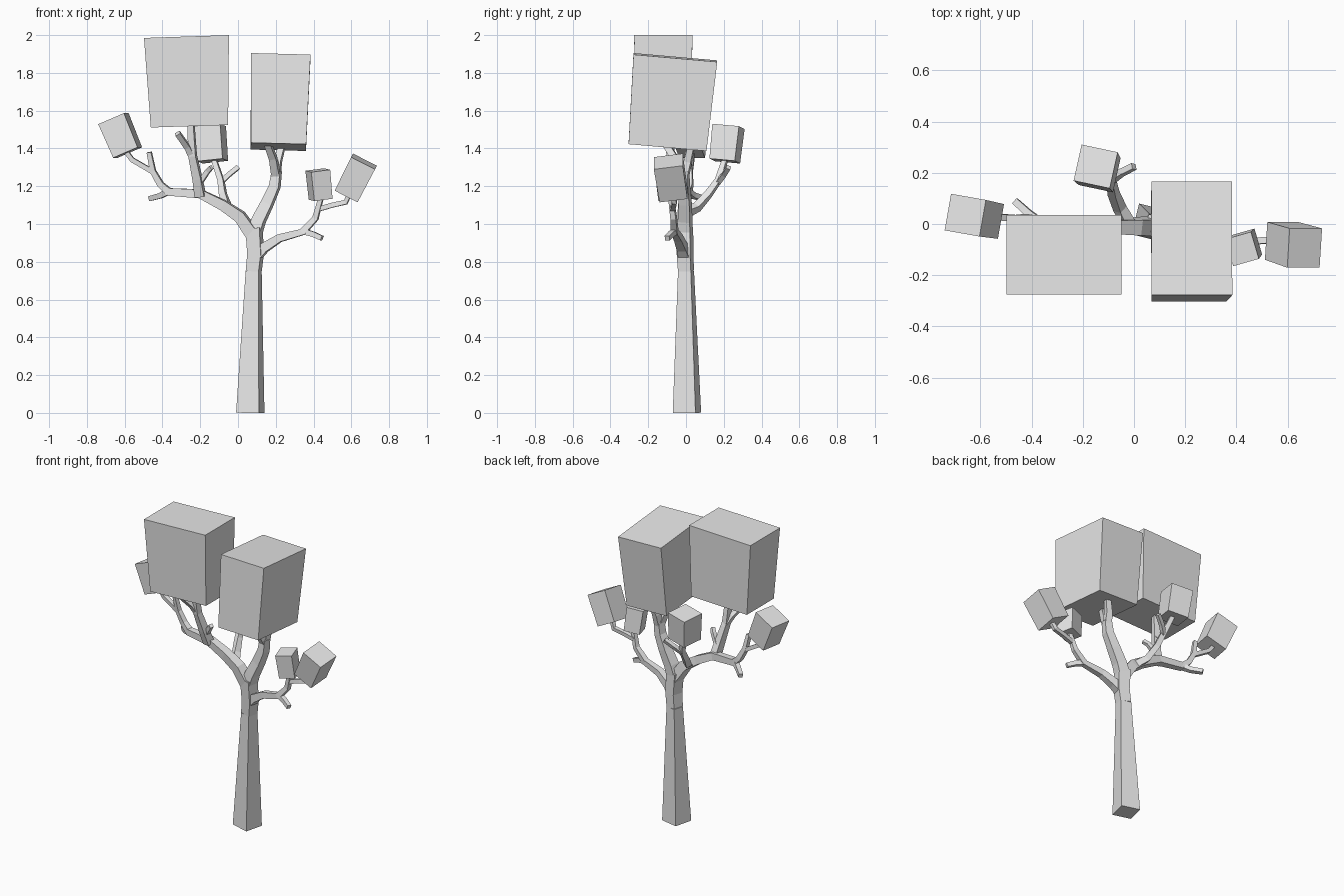
import bpy
import bmesh
from math import radians
from mathutils import Vector, Euler

default_cube = bpy.data.objects.get("Cube")
if default_cube:
    bpy.data.objects.remove(default_cube, do_unlink=True)

# One plain grey for the whole tree
GREY = (0.8, 0.8, 0.8, 1.0)
grey = bpy.data.materials.new("plain grey")
grey.use_nodes = True
grey.diffuse_color = GREY
for node in grey.node_tree.nodes:
    if node.type == 'BSDF_PRINCIPLED':
        node.inputs["Base Color"].default_value = GREY

# The square section of the trunk is turned a little about z
FORWARD = Euler((0, 0, radians(-14))).to_matrix() @ Vector((0, 1, 0))


def add_object(name, bm):
    bmesh.ops.recalc_face_normals(bm, faces=bm.faces)
    mesh = bpy.data.meshes.new(name)
    bm.to_mesh(mesh)
    bm.free()
    mesh.materials.append(grey)
    obj = bpy.data.objects.new(name, mesh)
    bpy.context.scene.collection.objects.link(obj)
    return obj


def limb(name, start, end, *path):
    """Sweep a square section along a path, narrowing from start to end."""
    points = [Vector(p) for p in path]
    last = len(points) - 1
    bm = bmesh.new()
    rings = []
    for i, point in enumerate(points):
        tangent = (points[min(i + 1, last)] - points[max(i - 1, 0)]).normalized()
        side = FORWARD.cross(tangent).normalized()
        depth = tangent.cross(side)
        half = start + (end - start) * i / last
        rings.append([bm.verts.new(point + half * (side * a + depth * b))
                      for a, b in ((-1, -1), (1, -1), (1, 1), (-1, 1))])
    for low, high in zip(rings, rings[1:]):
        for k in range(4):
            n = (k + 1) % 4
            bm.faces.new((low[k], low[n], high[n], high[k]))
    bm.faces.new(rings[0])
    bm.faces.new(rings[-1])
    return add_object(name, bm)


def leaf_block(name, centre, size, turn, taper=1.0):
    """A turned box of foliage whose underside may be narrower."""
    bm = bmesh.new()
    bmesh.ops.create_cube(bm, size=1)
    rotation = Euler([radians(a) for a in turn]).to_matrix()
    for v in bm.verts:
        shrink = taper if v.co.z < 0 else 1.0
        corner = Vector((v.co.x * size[0] * shrink,
                         v.co.y * size[1] * shrink, v.co.z * size[2]))
        v.co = rotation @ corner + Vector(centre)
    return add_object(name, bm)


# Trunk
limb("trunk", .062, .035, (.065, .005, 0), (.083, 0, .75))
limb("trunk_top", .035, .038, (.083, 0, .75), (.093, -.005, .84), (.085, -.008, .98))

# Right limb with its forks
limb("right_limb", .034, .02, (.088, -.008, .93), (.01, -.01, 1.04),
     (-.08, -.01, 1.1), (-.2, -.01, 1.16), (-.37, .01, 1.17))
limb("right_limb_end", .019, .012, (-.36, .01, 1.165), (-.41, .02, 1.21),
     (-.45, .02, 1.28), (-.47, .01, 1.38))
limb("right_outer_fork", .013, .012, (-.44, .02, 1.27), (-.56, .03, 1.34), (-.59, .03, 1.38))
limb("right_low_twig", .016, .013, (-.37, .01, 1.17), (-.41, .04, 1.15), (-.465, .09, 1.135))
limb("right_riser", .026, .016, (-.2, -.02, 1.15), (-.215, -.05, 1.24),
     (-.24, -.08, 1.36), (-.25, -.1, 1.54))
limb("right_riser_twig", .016, .014, (-.235, -.07, 1.34), (-.27, -.1, 1.41), (-.32, -.15, 1.48))
limb("right_inner_riser", .014, .011, (-.215, -.03, 1.2), (-.16, -.06, 1.28), (-.14, -.08, 1.3))

# Back branch
limb("back_branch", .022, .013, (-.02, 0, 1.06), (-.055, .06, 1.09),
     (-.08, .12, 1.16), (-.09, .17, 1.23), (-.13, .21, 1.35))
limb("back_twig", .013, .012, (-.09, .17, 1.22), (-.05, .2, 1.26), (0, .225, 1.3))

# Left upper limb with its forks
limb("left_limb", .036, .023, (.08, -.006, .93), (.11, -.005, 1.02),
     (.155, -.005, 1.11), (.195, -.01, 1.2), (.205, -.01, 1.28))
limb("left_limb_back_fork", .022, .016, (.203, -.01, 1.25), (.21, .01, 1.33), (.235, .03, 1.42))
limb("left_limb_front_fork", .022, .016, (.203, -.01, 1.25), (.185, -.06, 1.35), (.15, -.12, 1.44))

# Left lower branch with its forks
limb("left_branch", .03, .016, (.093, -.005, .83), (.14, -.02, .875),
     (.22, -.04, .925), (.35, -.06, .96))
limb("left_branch_end", .018, .012, (.34, -.06, .955), (.41, -.065, 1.03), (.44, -.08, 1.14))
limb("left_outer_fork", .013, .012, (.43, -.07, 1.08), (.5, -.065, 1.1),
     (.57, -.06, 1.115), (.59, -.07, 1.16))
limb("left_low_twig", .015, .013, (.35, -.06, .96), (.4, -.08, .945), (.445, -.1, .925))

# Foliage blocks
leaf_block("right_crown", (-.265, -.12, 1.755), (.45, .31, .475), (0, -1.9, 0), .91)
leaf_block("left_crown", (.22, -.077, 1.645), (.315, .445, .475), (-5, 1.5, 0), .93)
leaf_block("right_outer_leaves", (-.622, .028, 1.468), (.15, .145, .195), (0, -23, -10), .95)
leaf_block("back_leaves", (-.142, .215, 1.425), (.145, .145, .185), (-5, -6, -12), .95)
leaf_block("left_outer_leaves", (.622, -.08, 1.243), (.142, .155, .2), (8, 27, 0), .96)
leaf_block("left_inner_leaves", (.43, -.09, 1.208), (.105, .11, .155), (4, -7, 16), .96)
